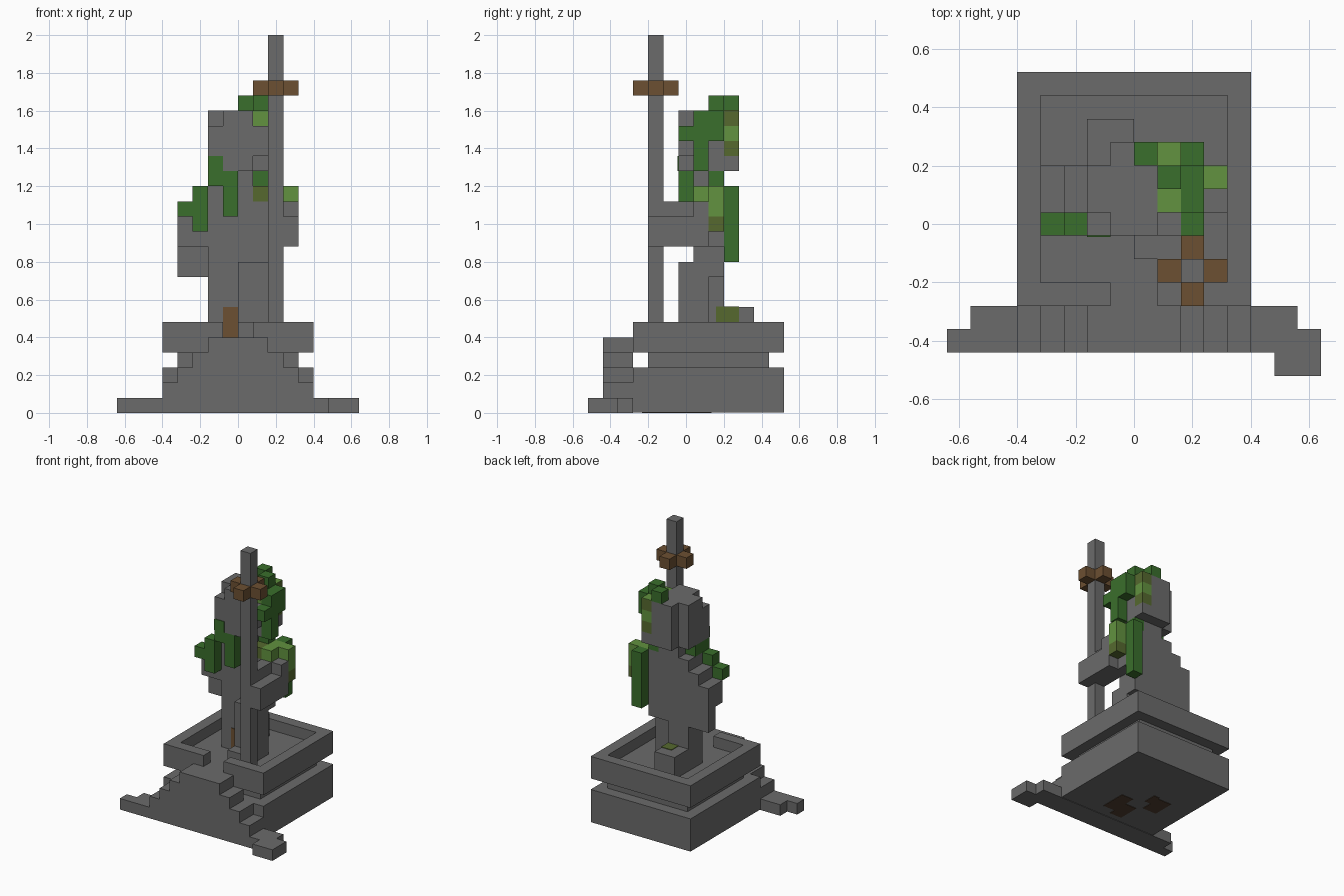
import bpy
import bmesh
from mathutils import Vector

UNIT = 0.08          # edge of one block
FRONT = -0.52        # y of the first row of blocks

default_cube = bpy.data.objects.get("Cube")
if default_cube:
    bpy.data.objects.remove(default_cube, do_unlink=True)


def make_material(name, red, green, blue):
    material = bpy.data.materials.new(name)
    material.use_nodes = True
    colour = (red, green, blue, 1)
    material.diffuse_color = colour
    material.node_tree.nodes["Principled BSDF"].inputs["Base Color"].default_value = colour
    return material


stone = make_material("grey stone", .147, .147, .147)
leaf = make_material("dark leaf", .042, .156, .025)
light_leaf = make_material("light leaf", .122, .287, .05)
moss = make_material("olive moss", .093, .141, .028)
wood = make_material("brown wood", .15, .08, .032)
soil = make_material("dark soil", .08, .048, .028)


def build(name, material, *boxes):
    """Join boxes, each given as x, y and z ranges counted in blocks."""
    mesh = bpy.data.meshes.new(name)
    bm = bmesh.new()
    for x_range, y_range, z_range in boxes:
        ranges = (x_range, y_range, z_range)
        size = Vector([(high - low) * UNIT for low, high in ranges])
        middle = Vector([(high + low) / 2 * UNIT for low, high in ranges])
        middle.y += FRONT
        corners = bmesh.ops.create_cube(bm, size=1)["verts"]
        for vert in corners:
            vert.co = middle + vert.co * size
    bm.to_mesh(mesh)
    bm.free()
    mesh.materials.append(material)
    part = bpy.data.objects.new(name, mesh)
    bpy.context.collection.objects.link(part)
    return part


def mirrored(box):
    """The box and its reflection across the middle plane."""
    (low, high), y_range, z_range = box
    return [box, ((-high, -low), y_range, z_range)]


# Plinth: foot, recessed band and slab
build("plinth_foot", stone, ((-5, 5), (3, 13), (.04, 3)))
build("plinth_band", stone, ((-4, 4), (4, 12), (3, 4)))
build("plinth_slab", stone, ((-5, 5), (3, 13), (4, 5)))

# Raised rim with a gap at the front
build("plinth_rim", stone,
      *mirrored(((4, 5), (3, 13), (5, 6))),
      *mirrored(((1, 4), (3, 4), (5, 6))),
      ((-4, 4), (12, 13), (5, 6)))

# Stepped rubble slope leaning on the front
slope = []
for step in range(4):
    half_width = 5 - step
    slope.append(((-half_width, half_width), (1, 3), (step + 1, step + 2)))
build("rubble_slope", stone, *slope)
build("rubble_base", stone,
      ((-7, 6), (1, 3), (0, 1)),
      ((-8, -7), (1, 2), (0, 1)),
      ((6, 7), (0, 3), (0, 1)),
      ((7, 8), (0, 2), (0, 1)))

# Soil stains under the plinth
build("soil_stains", soil,
      ((-1, 1.4), (4.2, 5.6), (0, .05)),
      ((.2, 1.4), (5.6, 6.6), (0, .05)),
      ((-1, .2), (3.6, 4.2), (0, .05)),
      ((-2.8, -1.4), (6, 8), (0, .05)),
      ((-1.4, -.8), (7, 8.2), (0, .05)))

# Legs and the block behind them
build("right_leg", stone, ((-2, 0), (7, 9), (5, 9)))
build("left_leg", stone, ((0, 2), (6, 8), (5, 10)))
build("left_foot", stone, ((0, 2), (5, 6), (5, 6)))
build("rear_block", stone, ((-2, 0), (9, 11), (5, 7)))
build("rear_block_moss", moss, ((-1, .05), (8.5, 10), (5.5, 7.05)))
build("boot_patch", wood, ((-1, 0), (6.92, 7), (5, 7)))

# Torso and neck
build("torso", stone,
      ((-2, 2), (7, 9), (9, 14)),
      ((-2, 1), (7, 9), (14, 15)),
      ((1, 2), (8, 9), (14, 15)))
build("neck", stone, ((-1, 1), (7, 9), (15, 16)))

# Arms
build("right_arm", stone,
      ((-4, -2), (7, 9), (11, 13)),
      ((-3, -2), (7, 9), (13, 14)),
      ((-4, -2), (8, 9), (9, 11)))
build("left_arm", stone,
      ((3, 4), (4, 8), (11, 13)),
      ((2, 3), (5, 9), (11, 14)),
      ((3, 4), (7, 8), (13, 14)))

# Head with chipped corners
build("head", stone,
      ((-2, 1), (6, 9), (16, 19)),
      ((1, 2), (6, 7), (17, 19)),
      ((1, 2), (7, 9), (16, 19)),
      ((-1, 1), (6, 9), (19, 20)),
      ((-2, -1), (7, 9), (19, 20)),
      ((1, 2), (8, 9), (19, 20)))
build("head_back", stone,
      ((-1, 1), (9, 10), (16, 20)),
      ((1, 2), (9, 10), (16, 17)))

# Pole and its cross guard
build("pole", stone, ((2, 3), (4, 5), (5, 25)))
build("cross_guard", wood,
      ((1, 2), (4, 5), (21, 22)),
      ((3, 4), (4, 5), (21, 22)),
      ((2, 3), (3, 4), (21, 22)),
      ((2, 3), (5, 6), (21, 22)))

# Ivy on the head
build("head_ivy", leaf,
      ((0, 1), (9, 10), (20, 21)),
      ((1, 2), (8, 9), (20, 21)),
      ((2, 3), (7, 8), (16, 20)),
      ((2, 3), (8, 9), (18, 20)),
      ((2, 3), (6, 7), (18, 19)))
build("head_light_ivy", light_leaf,
      ((1, 2), (7, 8), (19, 20)),
      ((1, 2), (9, 10), (18, 19)))
build("head_moss", moss,
      ((1, 2), (9, 10), (17, 18)),
      ((1, 2), (9, 10), (19, 20)))
build("head_moss_top", light_leaf, ((1, 2), (9, 10), (20, 20.05)))
build("cheek_leaf", leaf, ((-2, -1), (5.95, 6), (16, 17)))

# Ivy on the chest and the right arm
build("chest_ivy", leaf,
      ((-2, -1), (6, 8), (15, 16)),
      ((-1, 0), (6, 7), (13, 16)))
build("right_arm_ivy", leaf,
      ((-3, -2), (6, 7), (12, 15)),
      ((-4, -3), (6, 7), (13, 14)))

# Ivy on the left shoulder
build("shoulder_ivy", leaf,
      ((1, 2), (8, 9), (15, 16)),
      ((2, 3), (9, 10), (10, 15)))
build("shoulder_light_ivy", light_leaf,
      ((2, 3), (7, 9), (14, 15)),
      ((3, 4), (8, 9), (13, 15)))
build("shoulder_moss", moss,
      ((1, 2), (7, 8), (14, 15)),
      ((3, 4), (8, 9), (12, 13)))
